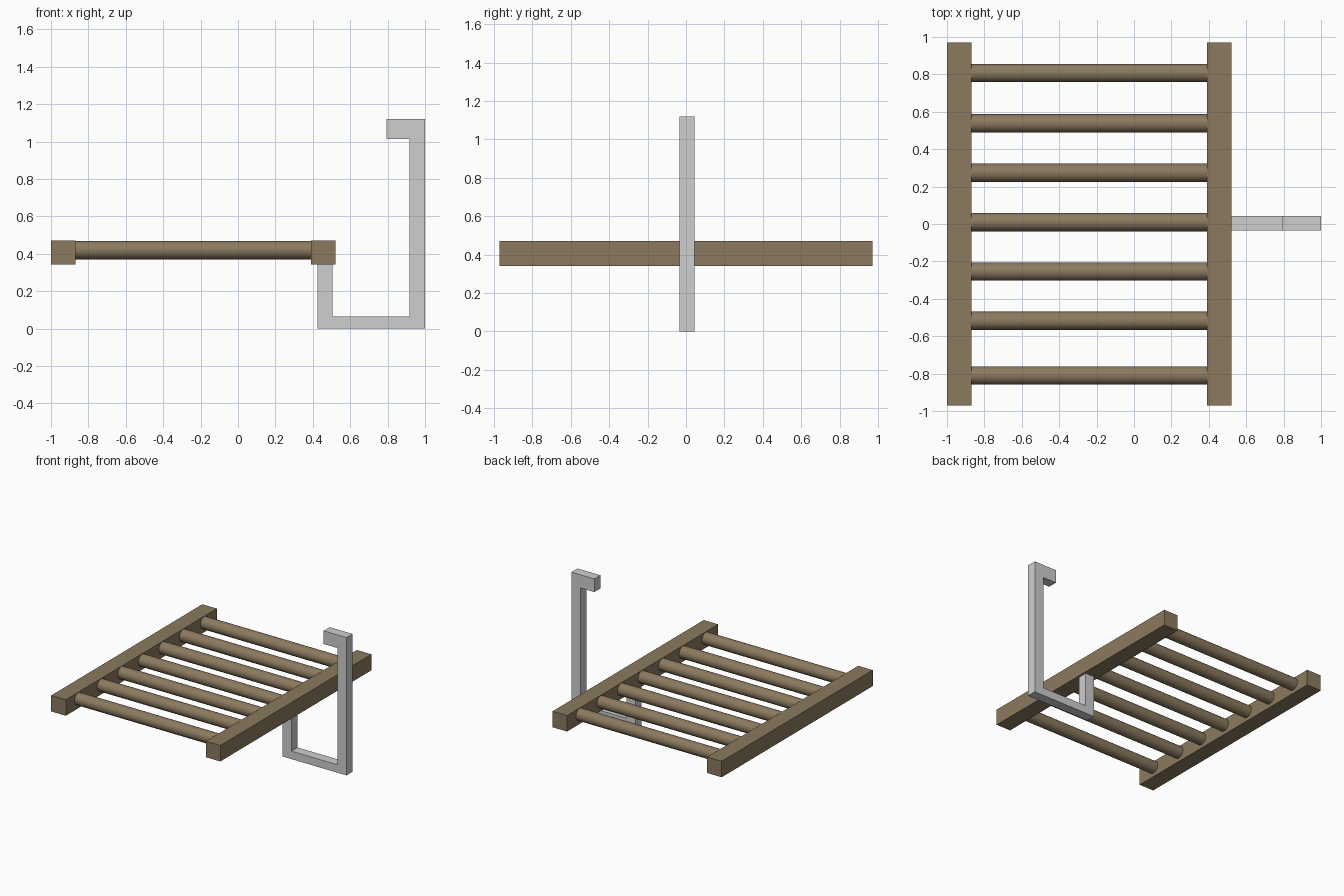
import bpy, bmesh, math
from mathutils import Matrix

if "Cube" in bpy.data.objects:
    bpy.data.objects.remove(bpy.data.objects["Cube"])


def material(name, color):
    m = bpy.data.materials.new(name)
    m.diffuse_color = (*color, 1.0)
    m.use_nodes = True
    m.node_tree.nodes["Principled BSDF"].inputs["Base Color"].default_value = m.diffuse_color
    return m


wood = material("weathered_wood", (0.26, 0.195, 0.115))
steel = material("light_grey_metal", (0.62, 0.62, 0.62))


def add_object(name, bm, mat):
    bmesh.ops.recalc_face_normals(bm, faces=bm.faces)
    mesh = bpy.data.meshes.new(name)
    bm.to_mesh(mesh)
    bm.free()
    mesh.materials.append(mat)
    obj = bpy.data.objects.new(name, mesh)
    bpy.context.collection.objects.link(obj)
    return obj


def box(name, lo, hi, mat):
    bm = bmesh.new()
    size = [b - a for a, b in zip(lo, hi)]
    mid = [(a + b) / 2 for a, b in zip(lo, hi)]
    bmesh.ops.create_cube(bm, size=1, matrix=Matrix.Translation(mid) @ Matrix.Diagonal((*size, 1)))
    return add_object(name, bm, mat)


# Side rails
box("left_rail", (-1.0, -0.97, 0.342), (-0.869, 0.97, 0.472), wood)
box("right_rail", (0.39, -0.97, 0.342), (0.52, 0.97, 0.472), wood)

# Round rungs between the rails
for i, y in enumerate((-0.81, -0.518, -0.254, 0.01, 0.274, 0.538, 0.807)):
    bm = bmesh.new()
    bmesh.ops.create_cone(
        bm, cap_ends=True, segments=32, radius1=0.049, radius2=0.049, depth=1.30,
        matrix=Matrix.Translation((-0.24, y, 0.42)) @ Matrix.Rotation(math.pi / 2, 4, 'Y'))
    for f in bm.faces:
        f.smooth = len(f.verts) == 4
    add_object(f"rung_{i + 1}", bm, wood)

# Bent flat-bar hook: profile in x-z, extruded along y
profile = [(0.425, 0), (1.0, 0), (1.0, 1.12), (0.794, 1.12), (0.794, 1.013), (0.917, 1.013),
           (0.917, 0.065), (0.505, 0.065), (0.505, 0.345), (0.425, 0.345)]
bm = bmesh.new()
face = bm.faces.new([bm.verts.new((x, -0.035, z)) for x, z in profile])
ext = bmesh.ops.extrude_face_region(bm, geom=[face])
bmesh.ops.translate(bm, vec=(0, 0.078, 0),
                    verts=[v for v in ext["geom"] if isinstance(v, bmesh.types.BMVert)])
add_object("hook_bracket", bm, steel)
